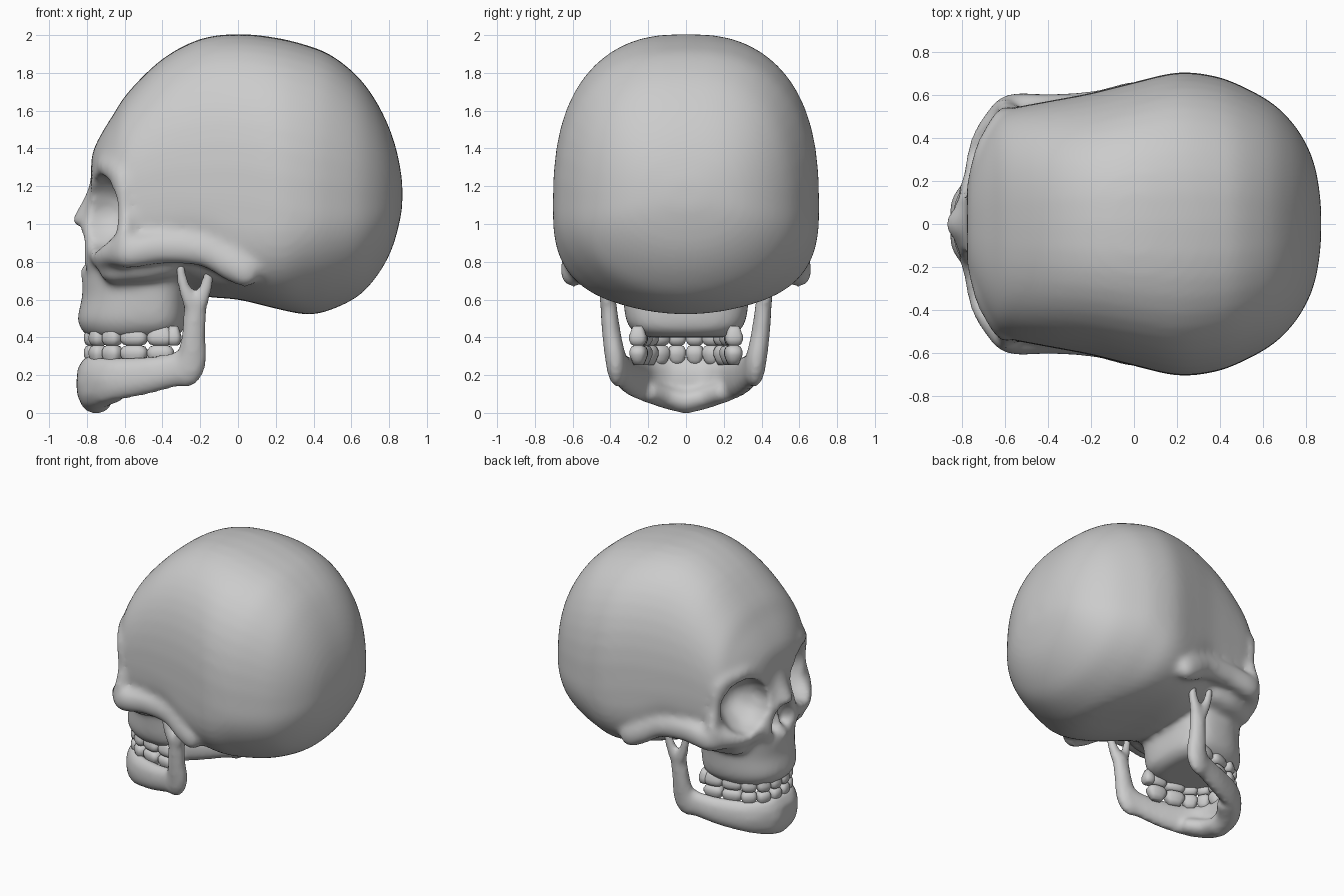
import bpy, bmesh
from math import cos, sin, pi
from mathutils import Matrix, Vector


def catmull(keys, n):
    """Smoothly interpolate rows of numbers, n steps per span."""
    out = []
    for i in range(len(keys) - 1):
        p0, p1 = keys[max(i - 1, 0)], keys[i]
        p2, p3 = keys[i + 1], keys[min(i + 2, len(keys) - 1)]
        for k in range(n):
            t = k / n
            out.append([0.5 * (2 * b + (c - a) * t + (2 * a - 5 * b + 4 * c - d) * t * t
                               + (3 * b - a - 3 * c + d) * t ** 3)
                        for a, b, c, d in zip(p0, p1, p2, p3)])
    out.append(list(keys[-1]))
    return out


def spow(v, p):
    return abs(v) ** p * (1 if v >= 0 else -1)


def loft(bm, rings):
    loops = [[bm.verts.new(p) for p in r] for r in rings]
    faces = []
    for a, b in zip(loops, loops[1:]):
        for i in range(len(a)):
            j = (i + 1) % len(a)
            faces.append(bm.faces.new((a[i], a[j], b[j], b[i])))
    faces += [bm.faces.new(loops[0][::-1]), bm.faces.new(loops[-1])]
    bmesh.ops.recalc_face_normals(bm, faces=faces)


def chain(bm, keys, n=6, mirror=True):
    """Overlapping ellipsoids (x, y, z, rx, ry, rz) along a path."""
    for x, y, z, rx, ry, rz in (catmull(keys, n) if len(keys) > 1 else keys):
        for s in ((1, -1) if mirror else (1,)):
            m = Matrix.Translation((x, s * y, z)) @ Matrix.Diagonal((rx, ry, rz, 1))
            bmesh.ops.create_icosphere(bm, subdivisions=2, radius=1, matrix=m)


def finish(bm, name):
    me = bpy.data.meshes.new(name)
    bm.to_mesh(me)
    bm.free()
    me.shade_smooth()
    ob = bpy.data.objects.new(name, me)
    bpy.context.collection.objects.link(ob)
    return ob


def remesh(ob, size):
    m = ob.modifiers.new("fuse", 'REMESH')
    m.mode, m.voxel_size, m.use_smooth_shade = 'VOXEL', size, True


def soften(ob, count):
    m = ob.modifiers.new("soften", 'SMOOTH')
    m.factor, m.iterations = 0.5, count


# Braincase: x, top, bottom, half width, lower squareness
N = 48
case = [(-.778, 1.31, 1.08, .14, 2), (-.768, 1.385, .92, .27, 2), (-.725, 1.475, .83, .39, 2.4),
        (-.66, 1.58, .79, .485, 2.8), (-.58, 1.70, .76, .535, 3), (-.40, 1.875, .70, .572, 2.7),
        (-.20, 1.98, .62, .61, 2.3), (0, 2.006, .60, .66, 3.2), (.20, 1.987, .552, .705, 2.8),
        (.37, 1.945, .52, .69, 2.1), (.50, 1.89, .548, .643, 2), (.64, 1.775, .62, .565, 2),
        (.74, 1.635, .73, .468, 2), (.81, 1.485, .855, .355, 2), (.85, 1.345, .985, .235, 2),
        (.87, 1.22, 1.09, .09, 2)]
bm = bmesh.new()
rings = []
for x, zt, zb, w, n in catmull(case, 3):
    zm = zb + (zt - zb) * .37
    ring = []
    for i in range(N):
        a = 2 * pi * i / N
        e = 2 / 2.6 if sin(a) >= 0 else 2 / n
        h = zt - zm if sin(a) >= 0 else zm - zb
        ring.append((x, w * spow(cos(a), e), zm + h * spow(sin(a), e)))
    rings.append(ring)
loft(bm, rings)

# Upper jaw and mid face: z, front, back, half width
jaw = [(.40, -.79, -.34, .24), (.44, -.83, -.285, .29), (.5, -.85, -.27, .32), (.62, -.825, -.265, .335),
       (.72, -.825, -.26, .35), (.8, -.80, -.26, .40), (.9, -.775, -.3, .44), (1.1, -.76, -.3, .36)]
rings = []
for z, xf, xb, w in catmull(jaw, 3):
    xm = xb - .2
    ring = []
    for i in range(N):
        a = 2 * pi * i / N
        front = cos(a) < 0
        e = 2 / (2.2 if front else 2.8)
        ring.append((xm + (xm - xf if front else xb - xm) * spow(cos(a), e), w * spow(sin(a), e), z))
    rings.append(ring)
loft(bm, rings)

# Orbit rims, cheekbones, under-cheek fill, side of nose, nasal bone, nasal spine
chain(bm, [(-.722, .08, 1.29, .05, .06, .07), (-.705, .3, 1.31, .05, .07, .06),
           (-.62, .48, 1.25, .05, .045, .06), (-.595, .52, 1.06, .04, .035, .06),
           (-.61, .535, .90, .05, .05, .07), (-.705, .37, .83, .06, .08, .07),
           (-.765, .17, .85, .04, .05, .06)])
chain(bm, [(-.64, .45, .85, .07, .08, .08), (-.57, .535, .85, .07, .075, .09),
           (-.38, .54, .875, .07, .07, .09), (-.17, .555, .86, .08, .07, .095),
           (-.03, .585, .79, .09, .075, .10), (.04, .60, .75, .08, .07, .09)])
chain(bm, [(-.66, .33, .76, .08, .09, .08), (-.5, .38, .77, .09, .10, .08),
           (-.38, .38, .79, .09, .10, .08)])
chain(bm, [(-.75, .05, 1.18, .04, .06, .05), (-.765, .12, 1.0, .045, .06, .05),
           (-.785, .15, .8, .035, .05, .05)])
chain(bm, [(-.735, 0, 1.24, .035, .10, .05), (-.78, 0, 1.12, .04, .075, .05),
           (-.845, 0, 1.015, .04, .055, .032)], mirror=False)
chain(bm, [(-.78, .05, 1.08, .035, .04, .04), (-.81, .06, 1.01, .035, .04, .03),
           (-.79, .12, .93, .03, .04, .04)])
chain(bm, [(-.805, 0, .755, .045, .035, .03)], mirror=False)
skull = finish(bm, "skull")

# Eye socket and nose opening cutter
bm = bmesh.new()
chain(bm, [(-.60, .29, 1.06, .10, .14, .13), (-.69, .32, 1.06, .11, .21, .20),
           (-.82, .365, 1.06, .11, .225, .21)])
chain(bm, [(-.83, .025, .955, .09, .03, .035), (-.82, .055, .89, .10, .05, .055),
           (-.80, .065, .83, .09, .055, .05)])
cutter = finish(bm, "socket_cutter")
remesh(cutter, .02)
cutter.hide_render = True
cutter.hide_set(True)

remesh(skull, .02)
b = skull.modifiers.new("sockets", 'BOOLEAN')
b.operation, b.object, b.solver = 'DIFFERENCE', cutter, 'EXACT'
m = skull.modifiers.new("refuse", 'REMESH')
m.mode, m.voxel_size, m.use_smooth_shade = 'VOXEL', .018, True
soften(skull, 14)

# Lower jaw: body, ramus and its two upper prongs
bm = bmesh.new()
chain(bm, [(-.79, 0, .16, .07, .06, .145), (-.775, .11, .165, .07, .06, .14),
           (-.68, .22, .175, .06, .06, .12), (-.5, .295, .195, .06, .06, .105),
           (-.33, .345, .23, .06, .055, .095), (-.25, .37, .27, .08, .055, .12),
           (-.235, .395, .42, .065, .052, .08), (-.225, .41, .57, .065, .045, .06)], 8)
chain(bm, [(-.255, .42, .59, .04, .04, .05), (-.29, .43, .68, .032, .032, .04),
           (-.305, .435, .77, .028, .025, .03)])
chain(bm, [(-.20, .42, .59, .045, .04, .05), (-.165, .43, .68, .034, .032, .04),
           (-.15, .435, .76, .03, .03, .03)])
chain(bm, [(-.75, 0, .06, .085, .08, .066), (-.74, .1, .085, .085, .07, .066),
           (-.66, .19, .11, .07, .06, .06)])
lower = finish(bm, "lower_jaw")
remesh(lower, .016)
soften(lower, 8)


# Teeth: rounded crowns along each arch (x, y, half length along arch, turn)
def tooth(bm, x, y, z, size, turn, up):
    m = Matrix.Translation((x, y, z)) @ Matrix.Rotation(turn, 4, 'Z')
    rings = []
    for t, s in ((-1, .5), (-.85, .8), (-.45, 1), (0, 1), (.5, .8), (1, .55)):
        rings.append([m @ Vector((size * s * spow(cos(a), .7), .046 * s * spow(sin(a), .7), .052 * t * up))
                      for a in [2 * pi * i / 16 for i in range(16)]])
    loft(bm, rings)


arch = [(-.77, .048, .048, -1.45), (-.74, .138, .05, -1.05), (-.665, .2, .055, -.65),
        (-.55, .23, .074, -.3), (-.41, .25, .072, -.15), (-.34, .255, .04, -.1)]
for name, z, up, row in (("upper_teeth", .408, 1, arch), ("lower_teeth", .306, -1, arch[:5])):
    bm = bmesh.new()
    for x, y, size, turn in row:
        for s in (1, -1):
            tooth(bm, x, s * y, z, size, -s * turn, up)
    finish(bm, name)
